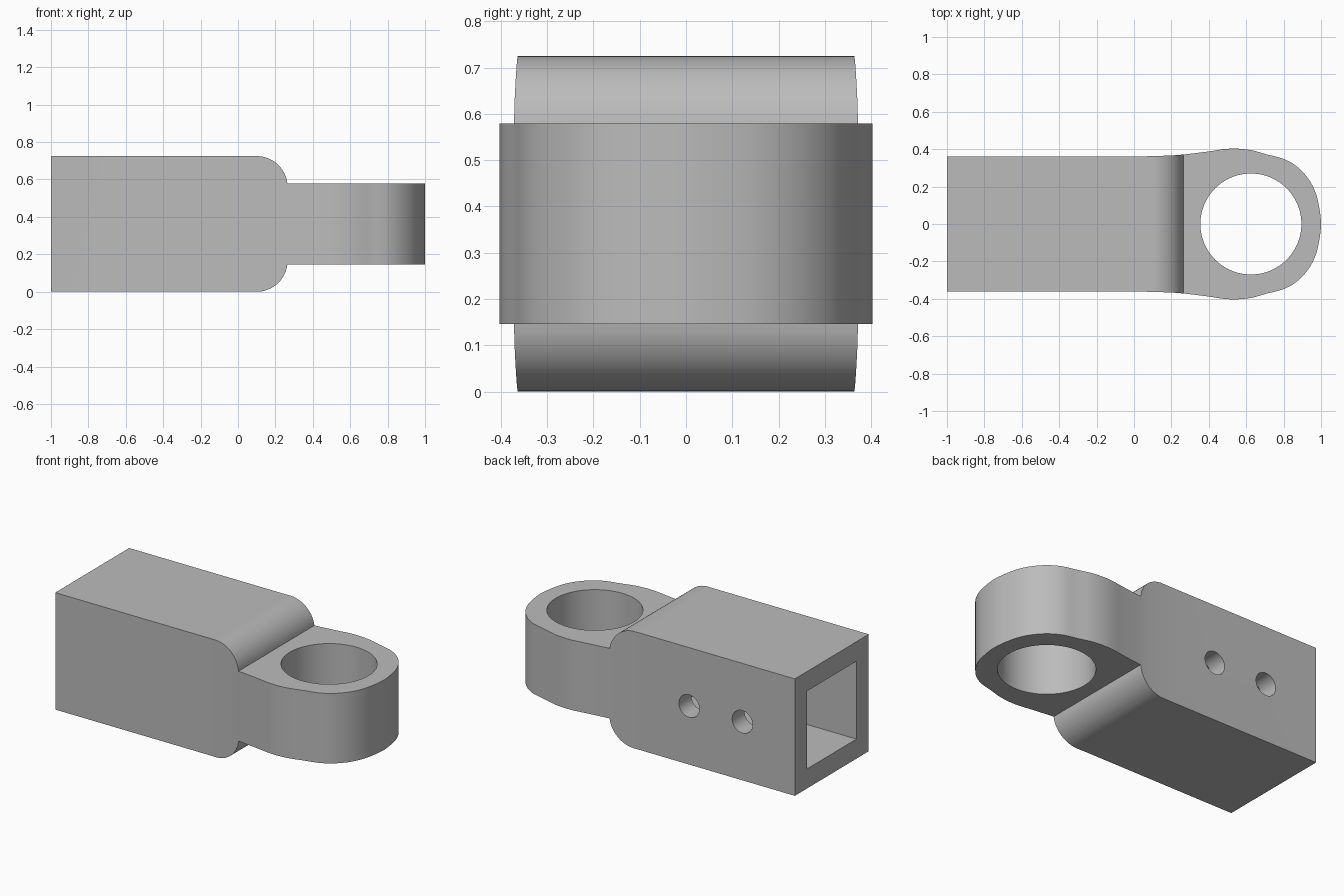
import bpy, bmesh, math
from mathutils import Vector, Matrix

if "Cube" in bpy.data.objects:
    bpy.data.objects.remove(bpy.data.objects["Cube"], do_unlink=True)

HEIGHT = 0.725
MID = HEIGHT / 2

grey = bpy.data.materials.new("plain grey")
grey.use_nodes = True
colour = (0.5, 0.5, 0.5, 1)
grey.diffuse_color = colour
grey.node_tree.nodes["Principled BSDF"].inputs["Base Color"].default_value = colour


def prism(name, points, sweep):
    """Extrude a closed outline along the sweep vector."""
    bm = bmesh.new()
    face = bm.faces.new([bm.verts.new(p) for p in points])
    extruded = bmesh.ops.extrude_face_region(bm, geom=[face])["geom"]
    moved = [v for v in extruded if isinstance(v, bmesh.types.BMVert)]
    bmesh.ops.translate(bm, verts=moved, vec=sweep)
    bmesh.ops.recalc_face_normals(bm, faces=bm.faces)
    mesh = bpy.data.meshes.new(name)
    bm.to_mesh(mesh)
    bm.free()
    obj = bpy.data.objects.new(name, mesh)
    bpy.context.collection.objects.link(obj)
    mesh.materials.append(grey)
    return obj


def circle(centre, radius, axis, count=64):
    turn = Matrix.Rotation(math.pi / 2, 3, "X") if axis == "Y" else Matrix.Identity(3)
    angles = [2 * math.pi * i / count for i in range(count)]
    return [Vector(centre) + turn @ Vector((radius * math.cos(a), radius * math.sin(a), 0))
            for a in angles]


def smooth_curve(points, steps=5):
    """Curve passing through every point."""
    pts = [Vector(p) for p in points]
    padded = [2 * pts[0] - pts[1]] + pts + [Vector((pts[-2].x, -pts[-2].y))]
    out = []
    for a, b, c, d in zip(padded, padded[1:], padded[2:], padded[3:]):
        for i in range(steps):
            t = i / steps
            out.append(0.5 * (2 * b + (c - a) * t + (2 * a - 5 * b + 4 * c - d) * t**2
                              + (3 * b - a - 3 * c + d) * t**3))
    return out + [pts[-1]]


def combine(target, tool, operation):
    mod = target.modifiers.new("shape", "BOOLEAN")
    mod.operation = operation
    mod.solver = "EXACT"
    mod.object = tool
    bpy.context.view_layer.objects.active = target
    bpy.ops.object.modifier_apply(modifier=mod.name)
    bpy.data.objects.remove(tool, do_unlink=True)


# Plan outline: square shank swelling into a rounded eye
side = [(0.06, 0.362), (0.16, 0.365), (0.26, 0.371), (0.40, 0.388), (0.48, 0.400),
        (0.55, 0.403), (0.63, 0.394), (0.71, 0.372), (0.80, 0.348), (0.87, 0.308),
        (0.93, 0.245), (0.97, 0.170), (0.99, 0.090), (1.0, 0.0)]
half = [Vector((-1, 0.362))] + smooth_curve(side)
plan = half + [Vector((p.x, -p.y)) for p in reversed(half[:-1])]
body = prism("socket_eye_fitting", [(p.x, p.y, 0) for p in plan], (0, 0, HEIGHT))

# Side profile: round shoulders stepping down to the thinner eye
radius, start, step = 0.165, 0.1, 0.217
sweep = math.acos((step - (MID - radius)) / radius)
arc = [(start + radius * math.sin(a), MID - radius + radius * math.cos(a))
       for a in (sweep * i / 20 for i in range(21))]
upper = [(-1.1, MID)] + arc + [(1.1, step)]
profile = upper + [(x, -z) for x, z in reversed(upper)]
mask = prism("profile_mask", [(x, -0.6, MID + z) for x, z in profile], (0, 1.2, 0))
combine(body, mask, "INTERSECT")

# Eye bore
combine(body, prism("bore_cutter", circle((0.625, 0, -0.1), 0.27, "Z", 96), (0, 0, 1)),
        "DIFFERENCE")

# Square socket open at the end
w = 0.241
socket = [(-1.1, y, MID + z) for y, z in ((-w, -w), (w, -w), (w, w), (-w, w))]
combine(body, prism("socket_cutter", socket, (1.18, 0, 0)), "DIFFERENCE")

# Two fixing holes through the back wall
for x in (-0.64, -0.275):
    hole = prism("hole_cutter", circle((x, 0.1, MID), 0.07, "Y", 48), (0, 0.5, 0))
    combine(body, hole, "DIFFERENCE")

# Smooth shading with sharp edges kept
bpy.ops.object.select_all(action="DESELECT")
body.select_set(True)
bpy.context.view_layer.objects.active = body
bpy.ops.object.shade_smooth_by_angle(angle=math.radians(25))
